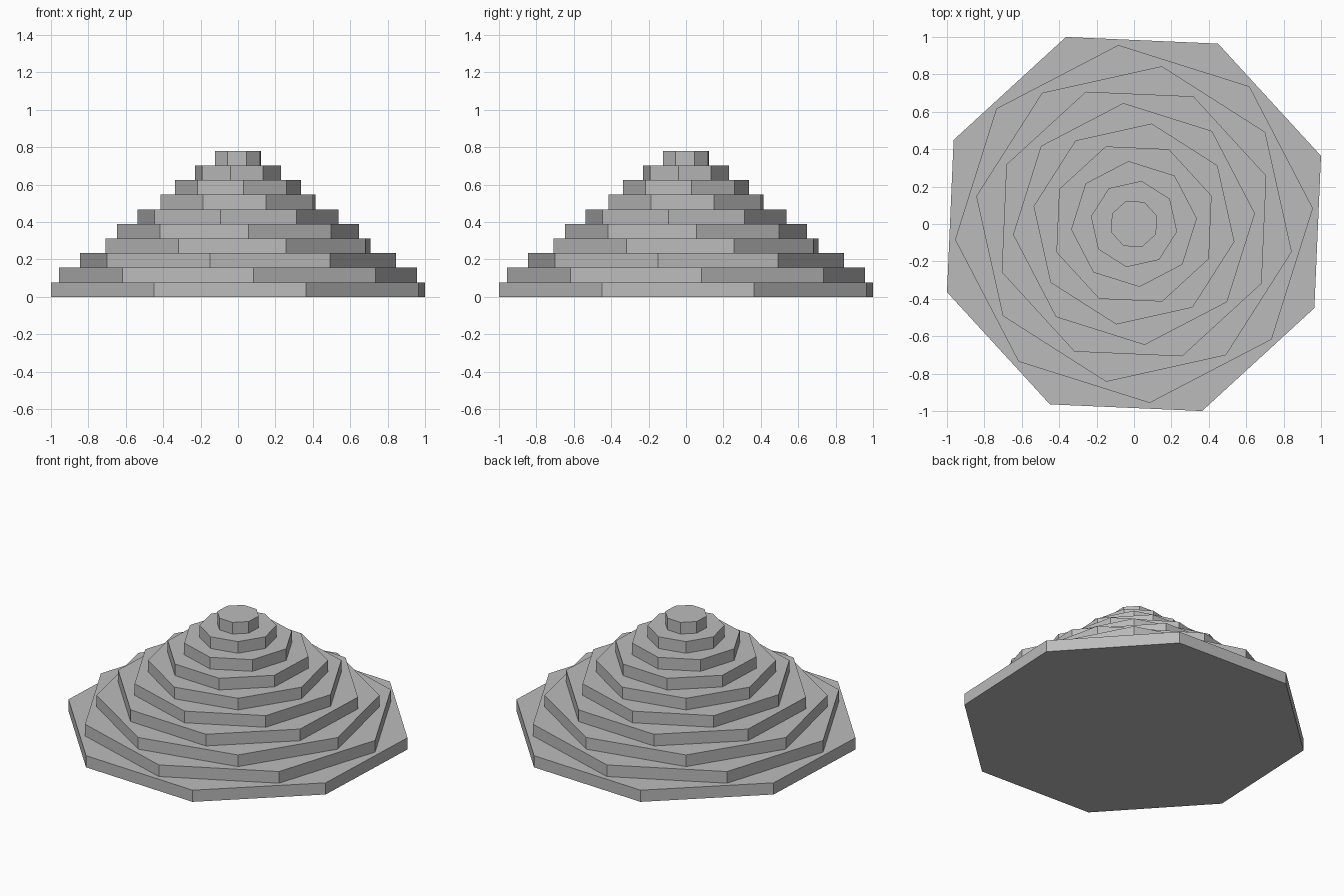
import bpy
import math

cube = bpy.data.objects.get("Cube")
if cube:
    bpy.data.objects.remove(cube, do_unlink=True)

TIERS = 10
SIDES = 8
HEIGHT = 0.078
BASE_RADIUS = 1.064
TOP_RADIUS = 0.13
BASE_ANGLE = 20
TWIST = -15

# Plain stone colour
stone = bpy.data.materials.new("grey_stone")
stone.use_nodes = True
colour = (0.5, 0.5, 0.5, 1)
stone.diffuse_color = colour
stone.node_tree.nodes["Principled BSDF"].inputs["Base Color"].default_value = colour


def add_tier(index):
    """One octagonal slab, smaller and turned further than the one below."""
    t = index / (TIERS - 1)
    radius = BASE_RADIUS + (TOP_RADIUS - BASE_RADIUS) * t
    angle = math.radians(BASE_ANGLE + TWIST * index)
    bottom = index * HEIGHT
    verts = [
        (radius * math.cos(angle + math.tau * i / SIDES),
         radius * math.sin(angle + math.tau * i / SIDES), z)
        for z in (bottom, bottom + HEIGHT) for i in range(SIDES)
    ]
    ring = range(SIDES)
    faces = [tuple(reversed(ring)), tuple(i + SIDES for i in ring)]
    for i in ring:
        j = (i + 1) % SIDES
        faces.append((i, j, j + SIDES, i + SIDES))
    mesh = bpy.data.meshes.new(f"tier_{index + 1}")
    mesh.from_pydata(verts, [], faces)
    mesh.materials.append(stone)
    tier = bpy.data.objects.new(mesh.name, mesh)
    bpy.context.collection.objects.link(tier)


# Twisted stepped mound, from the base up
for n in range(TIERS):
    add_tier(n)
